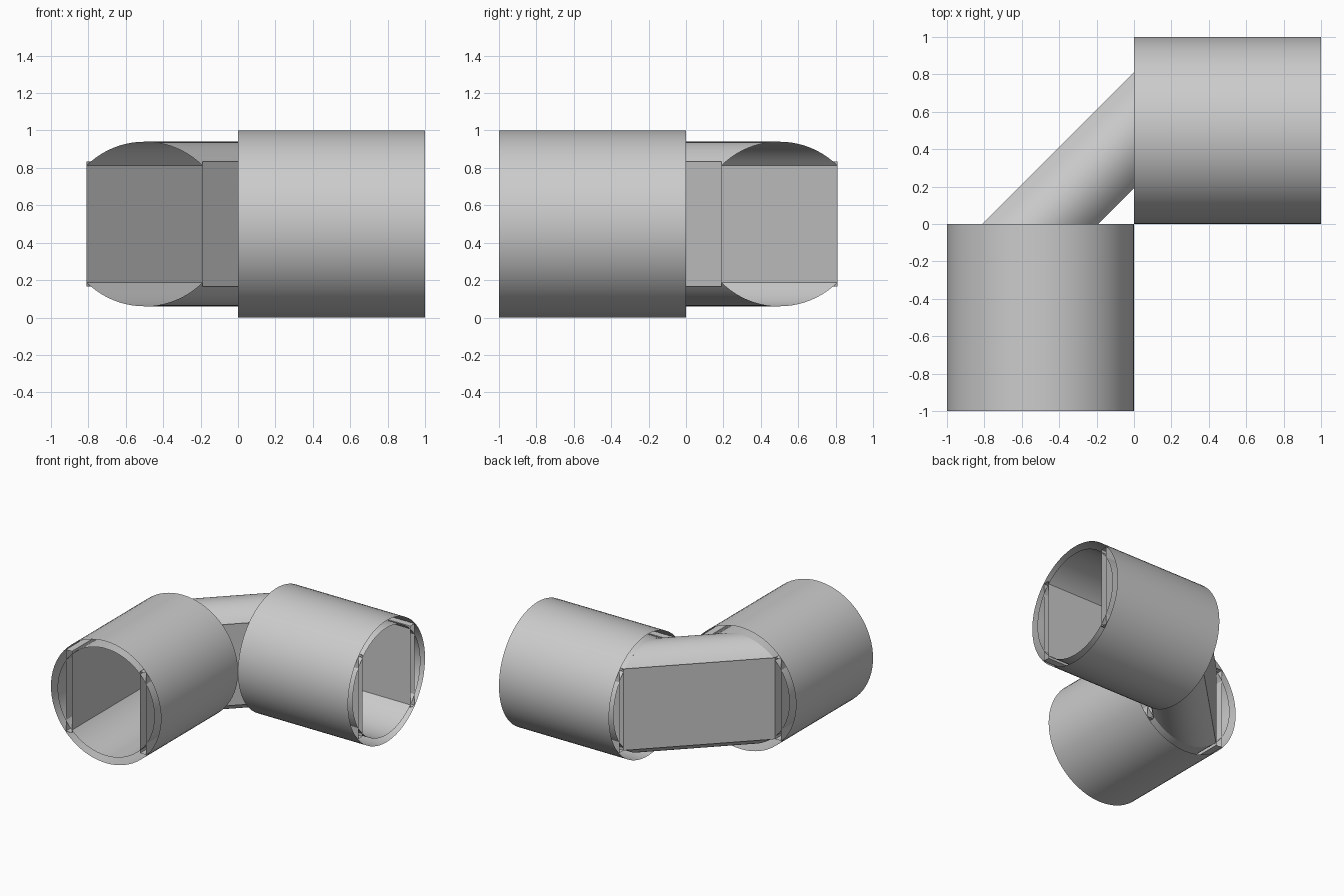
import bpy, bmesh
from math import cos, sin, pi, acos, radians

if "Cube" in bpy.data.objects:
    bpy.data.objects.remove(bpy.data.objects["Cube"])

R_OUT, R_IN = 0.5, 0.44        # outer shell and inner lining radii
W_IN, W_OUT, W_H = 0.31, 0.365, 0.335   # side wall offsets and half height


def circle(r, n=72):
    return [(r * cos(2 * pi * i / n), r * sin(2 * pi * i / n)) for i in range(n)]


def along_x(s, z):
    return (0, 0.5 - s, 0.5 + z), (1, 0.5 - s, 0.5 + z)


def along_y(s, z):
    return (-0.5 + s, -1, 0.5 + z), (-0.5 + s, 0, 0.5 + z)


def diagonal(s, z):
    return (-0.5 + s, 0, 0.5 + z), (0, 0.5 - s, 0.5 + z)


def sweep(name, profile, path, closed=True):
    """Open-ended thin skin: each profile point runs from one end to the other."""
    bm = bmesh.new()
    rows = [[bm.verts.new(p) for p in path(s, z)] for s, z in profile]
    pairs = list(zip(rows, rows[1:])) + ([(rows[-1], rows[0])] if closed else [])
    for a, b in pairs:
        bm.faces.new((a[0], b[0], b[1], a[1]))
    bmesh.ops.recalc_face_normals(bm, faces=bm.faces)
    mesh = bpy.data.meshes.new(name)
    bm.to_mesh(mesh)
    bm.free()
    ob = bpy.data.objects.new(name, mesh)
    bpy.context.collection.objects.link(ob)
    bpy.ops.object.select_all(action='DESELECT')
    ob.select_set(True)
    bpy.context.view_layer.objects.active = ob
    bpy.ops.object.shade_smooth_by_angle(angle=radians(30))
    return ob


# Two straight tubes: outer shell, lining and hollow side walls
for label, path in (("right", along_x), ("front", along_y)):
    sweep(label + "_tube_shell", circle(R_OUT), path)
    sweep(label + "_tube_lining", circle(R_IN), path)
    for side, k in (("a", -1), ("b", 1)):
        box = [(k * W_IN, -W_H), (k * W_OUT, -W_H), (k * W_OUT, W_H), (k * W_IN, W_H)]
        sweep(label + "_tube_wall_" + side, box, path)

# Diagonal connector: curved roof and floor between two flat walls
a0 = acos(W_IN / R_IN)
arc = [a0 + (pi - 2 * a0) * i / 20 for i in range(21)]
for name, k in (("connector_roof", 1), ("connector_floor", -1)):
    sweep(name, [(R_IN * cos(a), k * R_IN * sin(a)) for a in arc], diagonal, False)
for name, k in (("connector_outer_wall", -1), ("connector_inner_wall", 1)):
    sweep(name, [(k * W_IN, -W_H), (k * W_IN, W_H)], diagonal, False)
